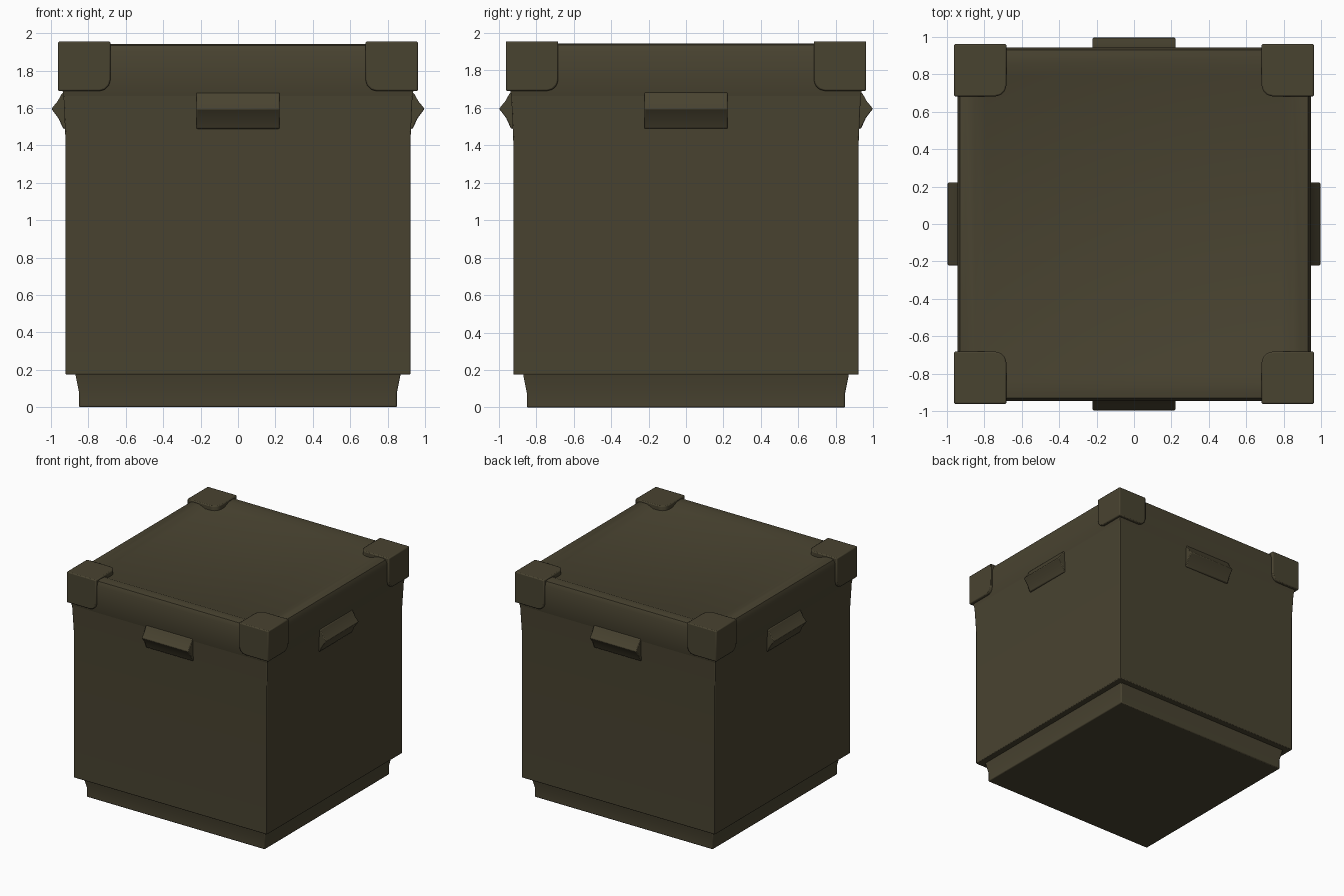
import bpy, bmesh, math
from mathutils import Matrix, Vector

if "Cube" in bpy.data.objects:
    bpy.data.objects.remove(bpy.data.objects["Cube"], do_unlink=True)

olive = bpy.data.materials.new("dark olive")
olive.use_nodes = True
COLOUR = (0.066, 0.056, 0.030, 1)
olive.diffuse_color = COLOUR
bsdf = olive.node_tree.nodes["Principled BSDF"]
bsdf.inputs["Base Color"].default_value = COLOUR
bsdf.inputs["Roughness"].default_value = 0.8


def finish(name, bm, bevel=0.0):
    """Turn a bmesh into a shaded object with an optional edge bevel."""
    bmesh.ops.recalc_face_normals(bm, faces=bm.faces)
    mesh = bpy.data.meshes.new(name)
    bm.to_mesh(mesh)
    bm.free()
    mesh.materials.append(olive)
    obj = bpy.data.objects.new(name, mesh)
    bpy.context.collection.objects.link(obj)
    if bevel:
        mod = obj.modifiers.new("soft_edges", "BEVEL")
        mod.width, mod.segments = bevel, 2
    bpy.ops.object.select_all(action="DESELECT")
    obj.select_set(True)
    bpy.context.view_layer.objects.active = obj
    bpy.ops.object.shade_smooth_by_angle(angle=math.radians(35))
    return obj


def square_loft(name, profile, bevel=0.0):
    """Stack square rings given as (half width, height) and cap both ends."""
    bm = bmesh.new()
    rings = [[bm.verts.new((sx * h, sy * h, z))
              for sx, sy in ((-1, -1), (1, -1), (1, 1), (-1, 1))]
             for h, z in profile]
    for low, high in zip(rings, rings[1:]):
        for i in range(4):
            j = (i + 1) % 4
            bm.faces.new((low[i], low[j], high[j], high[i]))
    bm.faces.new(rings[0])
    bm.faces.new(rings[-1])
    return finish(name, bm, bevel)


# Recessed base plinth
square_loft("base_plinth", [(0.85, 0), (0.85, 0.08), (0.87, 0.18)], 0.008)

# Main box walls
square_loft("box_body", [(0.922, 0.175), (0.922, 1.42), (0.935, 1.72)], 0.006)

# Lid band, rounded rim and sunken top panel
square_loft("lid", [(0.932, 1.66), (0.945, 1.73), (0.945, 1.90), (0.93, 1.935),
                    (0.90, 1.943), (0.85, 1.94), (0.79, 1.915)])


# Corner guards, with the inner edges rounded more than the outer ones
def corner_guard(name, sx, sy):
    bm = bmesh.new()
    bmesh.ops.create_cube(bm, size=1)
    bmesh.ops.scale(bm, vec=(0.28, 0.28, 0.265), verts=bm.verts)
    bmesh.ops.translate(bm, vec=(sx * 0.822, sy * 0.822, 1.8225), verts=bm.verts)
    inner = min(bm.verts, key=lambda v: v.co.x * sx + v.co.y * sy + v.co.z)
    bmesh.ops.bevel(bm, geom=list(inner.link_edges), offset=0.06, segments=3,
                    profile=0.5, affect="EDGES")
    finish(name, bm, 0.008)


for sy, depth in ((-1, "front"), (1, "back")):
    for sx, side in ((-1, "right"), (1, "left")):
        corner_guard(f"{depth}_{side}_corner_guard", sx, sy)

# Wedge-shaped hand grips on all four sides
GRIP = [(0.88, 1.70), (0.94, 1.68), (0.965, 1.635), (0.998, 1.595),
        (0.96, 1.545), (0.935, 1.49), (0.88, 1.48)]
for k, side in enumerate(("front", "left", "back", "right")):
    bm = bmesh.new()
    ends = [[bm.verts.new((x, -d, z)) for d, z in GRIP] for x in (-0.222, 0.222)]
    n = len(GRIP)
    for i in range(n):
        j = (i + 1) % n
        bm.faces.new((ends[0][i], ends[0][j], ends[1][j], ends[1][i]))
    for end in ends:
        bm.faces.new(end)
    bmesh.ops.rotate(bm, verts=bm.verts, cent=Vector(),
                     matrix=Matrix.Rotation(k * math.pi / 2, 3, "Z"))
    finish(f"{side}_grip", bm, 0.006)
